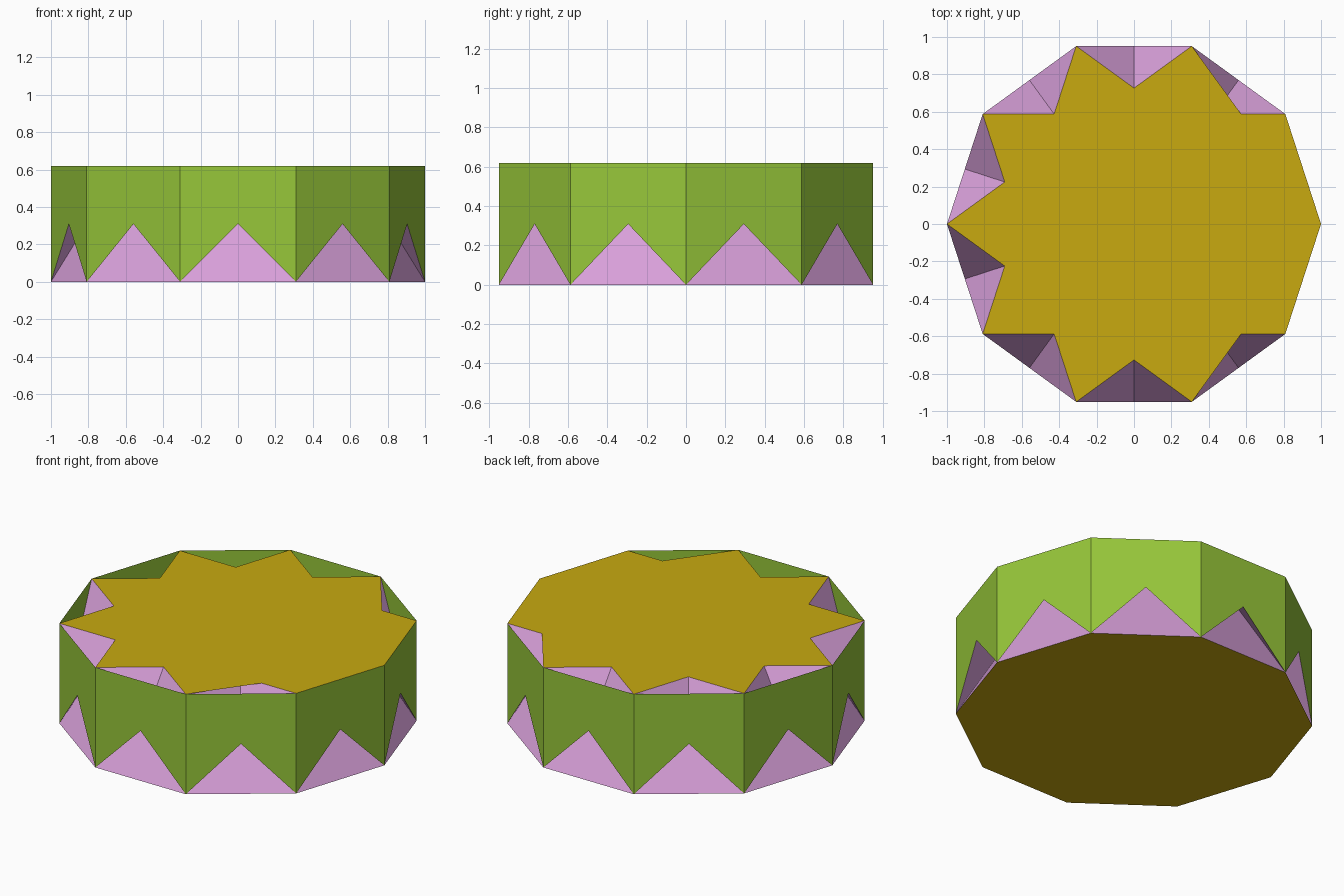
import bpy
import math
from mathutils import Vector

cube = bpy.data.objects.get("Cube")
if cube:
    bpy.data.objects.remove(cube, do_unlink=True)

SIDES = 10
STEP = math.tau / SIDES
HEIGHT = 2 * math.sin(STEP / 2)      # square walls: height equals edge length


def corner(k, z=0.0):
    return Vector((math.cos(k * STEP), math.sin(k * STEP), z))


def make_material(name, rgb):
    mat = bpy.data.materials.new(name)
    mat.use_nodes = True
    color = (*rgb, 1.0)
    mat.diffuse_color = color
    bsdf = mat.node_tree.nodes["Principled BSDF"]
    bsdf.inputs["Base Color"].default_value = color
    bsdf.inputs["Roughness"].default_value = 0.8
    return mat


def make_part(name, polygons, mat):
    """One object from a list of polygons given as corner points."""
    verts, faces = [], []
    for poly in polygons:
        faces.append(range(len(verts), len(verts) + len(poly)))
        verts.extend(poly)
    mesh = bpy.data.meshes.new(name)
    mesh.from_pydata(verts, [], [tuple(f) for f in faces])
    mesh.materials.append(mat)
    mesh.update()
    obj = bpy.data.objects.new(name, mesh)
    bpy.context.collection.objects.link(obj)
    return obj


gold = make_material("gold", (0.58, 0.40, 0.005))
green = make_material("leaf green", (0.31, 0.57, 0.042))
pink = make_material("orchid pink", (0.69, 0.35, 0.70))

# Bottom plate: plain decagon facing down
make_part("bottom_plate", [[corner(k) for k in reversed(range(SIDES))]], gold)

# Top plate: star outline, with the notches beside the +x corner filled in
notch_radius = math.cos(3 * STEP / 2) / math.cos(STEP)
notch_radius = max(notch_radius, math.cos(1.5 * STEP) / math.cos(STEP))
shallow = corner(2, HEIGHT).lerp(corner(0, HEIGHT),
                                 1 - math.sin(STEP) / math.sin(2 * STEP))
outline = []
for k in range(SIDES):
    outline.append(corner(k, HEIGHT))
    if k == 1:
        outline.append(shallow)
    elif k == SIDES - 2:
        outline.append(Vector((shallow.x, -shallow.y, HEIGHT)))
    elif 1 < k < SIDES - 2:
        tip = corner(k + 0.5) * notch_radius
        outline.append(Vector((tip.x, tip.y, HEIGHT)))
make_part("top_plate", [outline], gold)

# Upright walls: squares with a triangle cut from the bottom up to the centre
walls = []
for k in range(SIDES):
    centre = (corner(k) + corner(k + 1, HEIGHT)) / 2
    walls.append([corner(k), centre, corner(k + 1),
                  corner(k + 1, HEIGHT), corner(k, HEIGHT)])
make_part("outer_walls", walls, green)

# Leaning panels: each rises from a bottom edge to a long chord of the top star
panels = [[corner(k), corner(k + 1), corner(k + 2, HEIGHT), corner(k - 1, HEIGHT)]
          for k in range(SIDES)]
make_part("leaning_panels", panels, pink)
